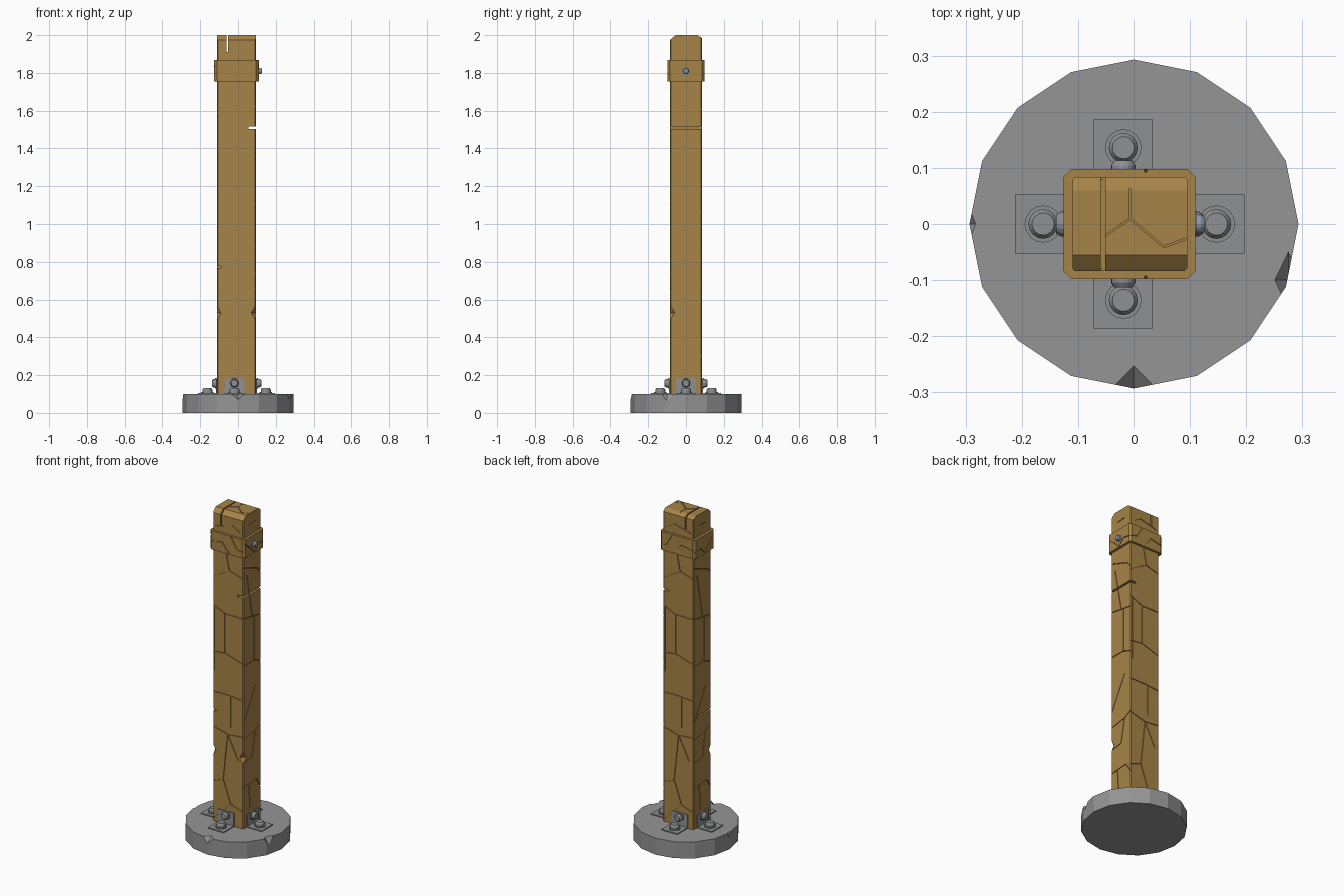
import bpy, bmesh, math
from mathutils import Matrix, Vector

start_cube = bpy.data.objects.get("Cube")
if start_cube:
    bpy.data.objects.remove(start_cube, do_unlink=True)


def material(name, colour):
    m = bpy.data.materials.new(name)
    m.use_nodes = True
    m.diffuse_color = (*colour, 1)
    m.node_tree.nodes["Principled BSDF"].inputs["Base Color"].default_value = (*colour, 1)
    return m


WOOD = material("weathered wood", (0.39, 0.23, 0.065))
STONE = material("grey stone", (0.3, 0.3, 0.3))
IRON = material("dull iron", (0.27, 0.28, 0.29))
STEEL = material("blue steel", (0.26, 0.33, 0.41))


def make(name, bm, mat):
    bmesh.ops.recalc_face_normals(bm, faces=bm.faces)
    mesh = bpy.data.meshes.new(name)
    bm.to_mesh(mesh)
    bm.free()
    obj = bpy.data.objects.new(name, mesh)
    bpy.context.collection.objects.link(obj)
    if mat:
        mesh.materials.append(mat)
    return obj


def box(bm, low, high):
    low, high = Vector(low), Vector(high)
    m = Matrix.Translation((low + high) / 2) @ Matrix.Diagonal((*(high - low), 1))
    return bmesh.ops.create_cube(bm, size=1, matrix=m)["verts"]


def cone(bm, r1, r2, depth, base, turn, sides=16):
    m = base @ turn @ Matrix.Translation((0, 0, depth / 2))
    bmesh.ops.create_cone(bm, cap_ends=True, segments=sides, radius1=r1,
                          radius2=r2, depth=depth, matrix=m)


def diamond(bm, centre, size):
    # eight-sided cutter for chipped corners
    m = Matrix.Translation(centre) @ Matrix.Diagonal((*size, 1))
    for r1, r2, z in ((0, 1, -0.5), (1, 0, 0.5)):
        bmesh.ops.create_cone(bm, cap_ends=False, segments=4, radius1=r1, radius2=r2,
                              depth=1, matrix=m @ Matrix.Translation((0, 0, z)))
    bmesh.ops.remove_doubles(bm, verts=bm.verts, dist=0.0001)


def carve(obj, bm):
    cutter = make("cutter", bm, None)
    cutter.hide_render = True
    mod = obj.modifiers.new("carve", "BOOLEAN")
    mod.operation, mod.solver, mod.use_self = "DIFFERENCE", "EXACT", True
    mod.object = cutter
    bpy.context.view_layer.update()
    graph = bpy.context.evaluated_depsgraph_get()
    result = bpy.data.meshes.new_from_object(obj.evaluated_get(graph))
    obj.modifiers.clear()
    obj.data = result
    bpy.data.objects.remove(cutter, do_unlink=True)


def bevel_upright(bm, width):
    edges = [e for e in bm.edges if abs(e.verts[0].co.z - e.verts[1].co.z) > 0.05]
    bmesh.ops.bevel(bm, geom=edges, offset=width, segments=1, affect="EDGES")


# stone foot with chipped rim
bm = bmesh.new()
cone(bm, 0.293, 0.293, 0.1, Matrix(), Matrix())
foot = make("stone_foot", bm, STONE)
bm = bmesh.new()
for centre, size in (((0, -0.293, 0.1), (0.04, 0.04, 0.03)),
                     ((-0.294, 0, 0.1), (0.012, 0.03, 0.03)),
                     ((0.275, -0.1, 0.1), (0.024, 0.05, 0.04))):
    diamond(bm, centre, size)
carve(foot, bm)

# wooden post with a chamfered top
LEFT, RIGHT, HALF = -0.11, 0.095, 0.084
MID = -0.01
bm = bmesh.new()
profile = ((-HALF, 0.09), (-HALF, 1.975), (-0.055, 2), (0.06, 2), (HALF, 1.985), (HALF, 0.09))
ends = [[bm.verts.new((x, y, z)) for y, z in profile] for x in (LEFT, RIGHT)]
for end in ends:
    bm.faces.new(end)
for i in range(len(profile)):
    j = (i + 1) % len(profile)
    bm.faces.new((ends[0][i], ends[0][j], ends[1][j], ends[1][i]))
bevel_upright(bm, 0.005)
post = make("wooden_post", bm, WOOD)

# deep splits and chipped edges
bm = bmesh.new()
box(bm, (-0.06, -0.2, 1.91), (-0.052, 0.2, 2.1))
box(bm, (0.055, -0.2, 1.504), (0.2, 0.2, 1.516))
box(bm, (-0.2, -0.2, 0.768), (-0.09, 0.05, 0.778))
diamond(bm, (RIGHT, -HALF, 0.53), (0.025, 0.025, 0.04))
diamond(bm, (LEFT, -HALF, 0.53), (0.02, 0.02, 0.04))
carve(post, bm)


# fine cracks engraved in the faces
def crack(bm, points, centre, along, normal, width=0.004):
    spots = [centre + along * u + Vector((0, 0, z)) for u, z in points]
    for a, b in zip(spots, spots[1:]):
        d = (b - a).normalized()
        side = d.cross(normal)
        m = Matrix((d, normal, side)).transposed().to_4x4()
        m.translation = (a + b) / 2
        size = Matrix.Diagonal(((b - a).length + width, 0.01, width, 1))
        bmesh.ops.create_cube(bm, size=1, matrix=m @ size)


X, Y = Vector((1, 0, 0)), Vector((0, 1, 0))
wide = (((-0.11, 1.58), (0.01, 1.65), (0.11, 1.62)), ((0.01, 1.65), (-0.02, 1.8)),
        ((-0.11, 1.42), (-0.02, 1.38), (0.11, 1.38)), ((-0.02, 1.38), (-0.02, 1.14)),
        ((-0.11, 1.13), (-0.02, 1.14), (0.11, 1.1)), ((-0.09, 1.4), (-0.09, 1.02)),
        ((-0.11, 0.89), (0, 0.89), (0.11, 0.88)), ((0.02, 0.88), (0.02, 0.7)),
        ((-0.11, 0.68), (0, 0.65), (0.11, 0.66)), ((0, 0.65), (-0.03, 0.37), (-0.11, 0.34)),
        ((0, 0.65), (0.07, 0.51)), ((-0.03, 0.37), (0.02, 0.23), (0.11, 0.2)),
        ((0.02, 0.23), (-0.09, 0.12)))
narrow = (((-0.09, 1.69), (0.05, 1.64), (0.09, 1.6)), ((-0.05, 1.63), (0, 1.37)),
          ((-0.09, 1.38), (0.02, 1.36), (0.09, 1.35)), ((0.02, 1.36), (0.02, 1.09)),
          ((-0.09, 1.09), (0.02, 1.09), (0.09, 1.06)), ((0.03, 0.94), (-0.09, 0.72)),
          ((-0.09, 0.64), (0.03, 0.66), (0.09, 0.69)), ((0.03, 0.66), (0, 0.51), (-0.09, 0.5)),
          ((-0.09, 0.35), (0.04, 0.36), (0.09, 0.29)), ((-0.03, 0.35), (-0.02, 0.2)))
bm = bmesh.new()
for sign in (-1, 1):
    face = X if sign > 0 else -X
    spot = Vector((RIGHT if sign > 0 else LEFT, 0, 0))
    for line in wide:
        crack(bm, line, Vector((MID, sign * HALF, 0)), X * -sign, Y * sign)
    for line in narrow:
        crack(bm, line, spot, Y * sign, face)
    # short cracks near the top
    crack(bm, ((-0.08, 1.9), (0.03, 1.93), (0.08, 1.9)),
          Vector((MID, sign * HALF, 0)), X, Y * sign)
    crack(bm, ((-0.03, 1.93), (0.03, 1.935)), spot, Y, face)
carve(post, bm)

# forking cracks on the post top
bm = bmesh.new()
for x, y, angle, length in ((-0.007, 0.01, 90, 0.06), (-0.007, 0.01, 215, 0.06),
                            (-0.007, 0.01, 320, 0.08), (0.055, -0.04, 20, 0.05)):
    m = Matrix.Translation((x, y, 2)) @ Matrix.Rotation(math.radians(angle), 4, "Z")
    bmesh.ops.create_cube(bm, size=1, matrix=m @ Matrix.Translation((length / 2, 0, 0))
                          @ Matrix.Diagonal((length, 0.003, 0.01, 1)))
carve(post, bm)

# collar around the upper post, with cracks
bm = bmesh.new()
box(bm, (-0.126, -0.098, 1.755), (0.11, 0.098, 1.868))
bevel_upright(bm, 0.014)
collar = make("wooden_collar", bm, WOOD)
bm = bmesh.new()
for sign in (-1, 1):
    crack(bm, ((-0.12, 1.8), (-0.03, 1.82), (0.02, 1.76)),
          Vector((MID, sign * 0.098, 0)), X, Y * sign)
    crack(bm, ((0.03, 1.87), (0.07, 1.8), (0.12, 1.79)),
          Vector((MID, sign * 0.098, 0)), X, Y * sign)
    crack(bm, ((-0.09, 1.84), (-0.04, 1.8), (0, 1.76), (0.04, 1.8), (0.09, 1.79)),
          Vector((0.11 if sign > 0 else -0.126, 0, 0)), Y, X * sign)
carve(collar, bm)


def bolt(name, place, turn, radius, mat):
    # washer, shank and rounded head
    bm = bmesh.new()
    base = Matrix.Translation(place)
    r = radius
    for r1, r2, low, depth in ((r, r, 0, 0.2), (r * 0.8, r * 0.8, 0.2, 0.35),
                               (r * 0.8, r * 0.6, 0.55, 0.3)):
        cone(bm, r1, r2, depth * r, base @ turn, Matrix.Translation((0, 0, low * r)))
    return make(name, bm, mat)


bolt("collar_bolt", (0.108, 0, 1.81), Matrix.Rotation(math.pi / 2, 4, "Y"), 0.021, STEEL)

# four angle brackets, each with two bolts
SIDES = (("left", 0, (RIGHT, 0)), ("back", 90, (-0.019, HALF)),
         ("right", 180, (LEFT, 0)), ("front", 270, (-0.019, -HALF)))
for side, angle, (x, y) in SIDES:
    spin = Matrix.Rotation(math.radians(angle), 4, "Z")
    frame = Matrix.Translation((x, y, 0.1)) @ spin
    bm = bmesh.new()
    box(bm, (-0.002, -0.053, 0), (0.102, 0.053, 0.006))
    box(bm, (-0.002, -0.053, 0.006), (0.006, 0.053, 0.082))
    bmesh.ops.transform(bm, matrix=frame, verts=bm.verts)
    make(side + "_bracket", bm, IRON)
    bolt(side + "_floor_bolt", frame @ Vector((0.052, 0, 0.005)), Matrix(), 0.033, IRON)
    bolt(side + "_post_bolt", frame @ Vector((0.005, 0, 0.057)),
         spin @ Matrix.Rotation(math.pi / 2, 4, "Y"), 0.028, IRON)
